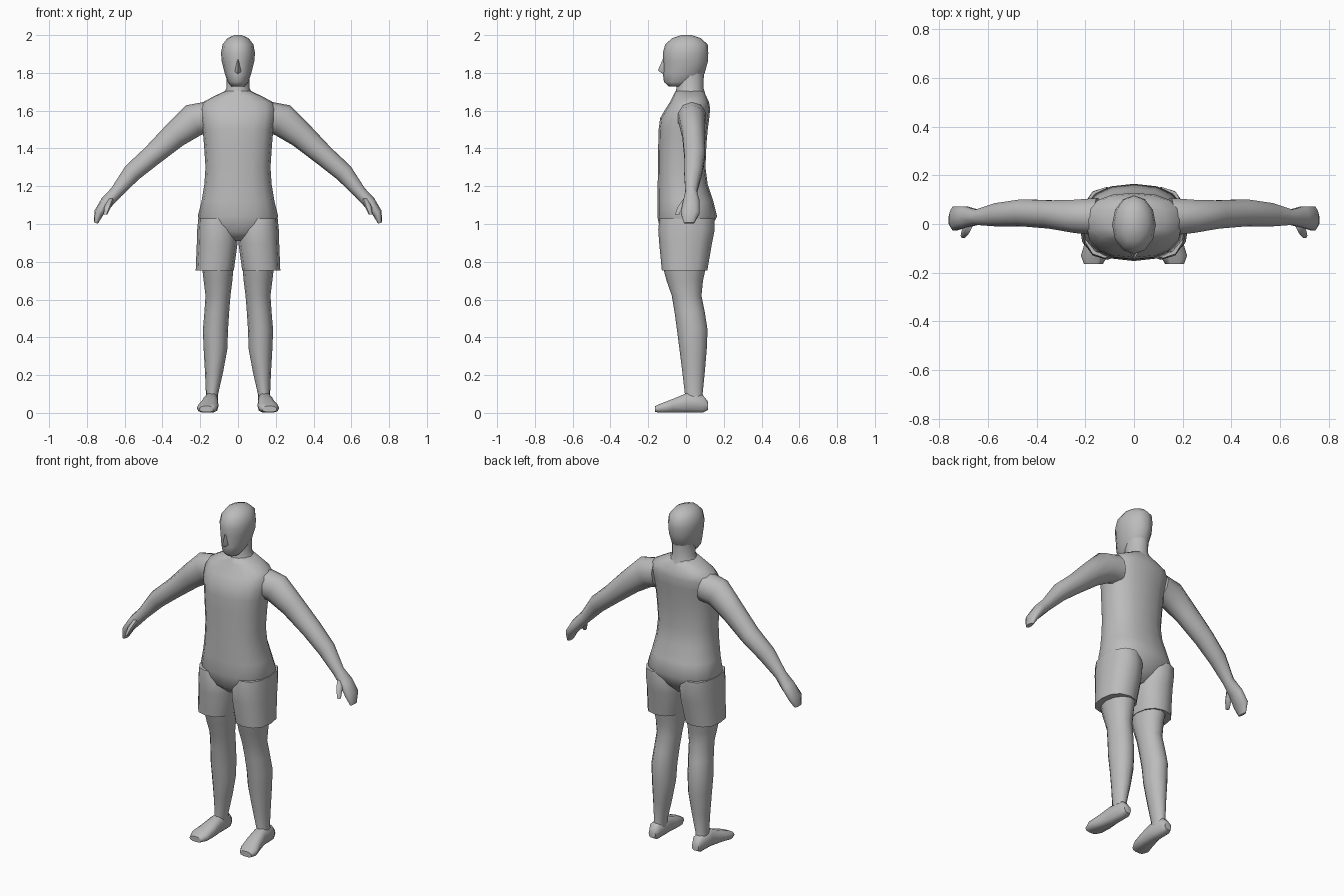
import bpy, bmesh, math
from mathutils import Vector as V

grey = bpy.data.materials.new("plain grey")
grey.diffuse_color = (0.5, 0.5, 0.5, 1)


def finish(name, bm, mirror, angle):
    bmesh.ops.recalc_face_normals(bm, faces=bm.faces)
    me = bpy.data.meshes.new(name)
    bm.to_mesh(me)
    bm.free()
    ob = bpy.data.objects.new(name, me)
    bpy.context.collection.objects.link(ob)
    me.materials.append(grey)
    bpy.ops.object.select_all(action='DESELECT')
    ob.select_set(True)
    bpy.context.view_layer.objects.active = ob
    bpy.ops.object.shade_smooth_by_angle(angle=math.radians(angle))
    if mirror:
        ob.modifiers.new("mirror", 'MIRROR').use_mirror_merge = False
    return ob


def loft(name, rings, sides=12, power=1.0, mirror=False, angle=60):
    """Skin rings given as (centre, half axis a, half axis b); power < 1 squares them."""
    bm = bmesh.new()
    soft = lambda t: math.copysign(abs(t) ** power, t) if abs(t) > 1e-6 else 0.0
    loops = []
    for c, a, b in rings:
        angles = [2 * math.pi * i / sides for i in range(sides)]
        loops.append([bm.verts.new(c + a * soft(math.cos(t)) + b * soft(math.sin(t)))
                      for t in angles])
    for p, q in zip(loops, loops[1:]):
        for i in range(sides):
            j = (i + 1) % sides
            bm.faces.new((p[i], p[j], q[j], q[i]))
    bm.faces.new(loops[0])
    bm.faces.new(loops[-1])
    return finish(name, bm, mirror, angle)


def flat(z, x0, x1, y0, y1):
    """Horizontal ring filling the given x and y range."""
    return (V(((x0 + x1) / 2, (y0 + y1) / 2, z)),
            V(((x1 - x0) / 2, 0, 0)), V((0, (y1 - y0) / 2, 0)))


def sym(z, w, y0, y1):
    return flat(z, -w, w, y0, y1)


# Torso from crotch to collar
loft("torso", [sym(*r) for r in (
    (0.91, 0.06, -0.08, 0.07), (0.96, 0.17, -0.135, 0.12), (1.04, 0.213, -0.152, 0.165),
    (1.12, 0.193, -0.152, 0.145), (1.21, 0.178, -0.15, 0.115), (1.30, 0.172, -0.148, 0.103),
    (1.42, 0.18, -0.147, 0.108), (1.50, 0.187, -0.145, 0.115), (1.56, 0.197, -0.137, 0.123),
    (1.61, 0.2, -0.108, 0.128), (1.645, 0.185, -0.085, 0.122), (1.675, 0.13, -0.07, 0.108),
    (1.705, 0.065, -0.055, 0.092))], sides=16, power=0.85)

# Neck
loft("neck", [sym(*r) for r in (
    (1.68, 0.085, -0.06, 0.105), (1.72, 0.06, -0.05, 0.092), (1.80, 0.06, -0.05, 0.095))])

# Head from chin to crown
loft("head", [sym(*r) for r in (
    (1.728, 0.035, -0.09, -0.01), (1.752, 0.054, -0.117, 0.05), (1.795, 0.07, -0.122, 0.098),
    (1.86, 0.086, -0.12, 0.116), (1.905, 0.09, -0.123, 0.118), (1.95, 0.082, -0.11, 0.115),
    (1.983, 0.057, -0.075, 0.08), (2.0, 0.02, -0.025, 0.03))])

# Nose wedge
bm = bmesh.new()
bridge, tip, left, right, base = [bm.verts.new(p) for p in (
    (0, -0.122, 1.875), (0, -0.149, 1.813), (-0.022, -0.105, 1.805),
    (0.022, -0.105, 1.805), (0, -0.117, 1.79))]
for f in ((bridge, left, tip), (bridge, tip, right), (left, base, tip),
          (tip, base, right), (bridge, right, base, left)):
    bm.faces.new(f)
finish("nose", bm, False, 60)

# Arms and hands: x, z, half thickness, y range
arm = ((0.15, 1.565, 0.085, -0.05, 0.11), (0.235, 1.55, 0.088, -0.04, 0.103),
       (0.335, 1.47, 0.07, -0.022, 0.1), (0.455, 1.362, 0.056, -0.012, 0.104),
       (0.56, 1.272, 0.05, -0.012, 0.088), (0.645, 1.168, 0.034, -0.005, 0.06),
       (0.695, 1.115, 0.034, -0.018, 0.075), (0.737, 1.058, 0.026, -0.03, 0.075),
       (0.752, 1.005, 0.011, -0.012, 0.045))
rings = []
for i, (x, z, h, y0, y1) in enumerate(arm):
    p, q = arm[max(i - 1, 0)], arm[min(i + 1, len(arm) - 1)]
    normal = V((p[1] - q[1], 0, q[0] - p[0])).normalized()
    rings.append((V((x, (y0 + y1) / 2, z)), normal * h, V((0, (y1 - y0) / 2, 0))))
loft("arm", rings, sides=10, mirror=True)

# Thumbs
loft("thumb", [flat(*r) for r in (
    (1.135, 0.655, 0.69, -0.015, 0.025), (1.09, 0.672, 0.708, -0.047, -0.008),
    (1.05, 0.692, 0.712, -0.06, -0.035))], sides=6, mirror=True)

# Shorts legs, ending in a sharp hem
loft("shorts_leg", [flat(*r) for r in (
    (1.03, 0.03, 0.21, -0.14, 0.15), (0.97, 0.005, 0.216, -0.147, 0.152),
    (0.90, 0.002, 0.218, -0.142, 0.138), (0.755, 0.022, 0.224, -0.128, 0.113))],
    power=0.85, mirror=True)

# Legs from thigh to ankle
loft("leg", [flat(*r) for r in (
    (0.77, 0.024, 0.19, -0.122, 0.105), (0.70, 0.03, 0.182, -0.103, 0.09),
    (0.62, 0.04, 0.172, -0.075, 0.082), (0.53, 0.047, 0.178, -0.06, 0.1),
    (0.44, 0.053, 0.186, -0.048, 0.114), (0.34, 0.056, 0.182, -0.035, 0.11),
    (0.22, 0.078, 0.175, -0.02, 0.1), (0.10, 0.105, 0.17, -0.006, 0.088),
    (0.05, 0.107, 0.175, -0.01, 0.1))], mirror=True)

# Feet, heel to toe: y, x range, z range
foot = ((0.117, 0.12, 0.165, 0.015, 0.06), (0.09, 0.107, 0.178, 0.0, 0.095),
        (0.0, 0.105, 0.182, 0.0, 0.105), (-0.07, 0.103, 0.2, 0.0, 0.075),
        (-0.13, 0.108, 0.218, 0.0, 0.052), (-0.165, 0.128, 0.205, 0.004, 0.036))
loft("foot", [(V(((x0 + x1) / 2, y, (z0 + z1) / 2)), V(((x1 - x0) / 2, 0, 0)),
               V((0, 0, (z1 - z0) / 2))) for y, x0, x1, z0, z1 in foot],
     sides=10, power=0.75, mirror=True)
